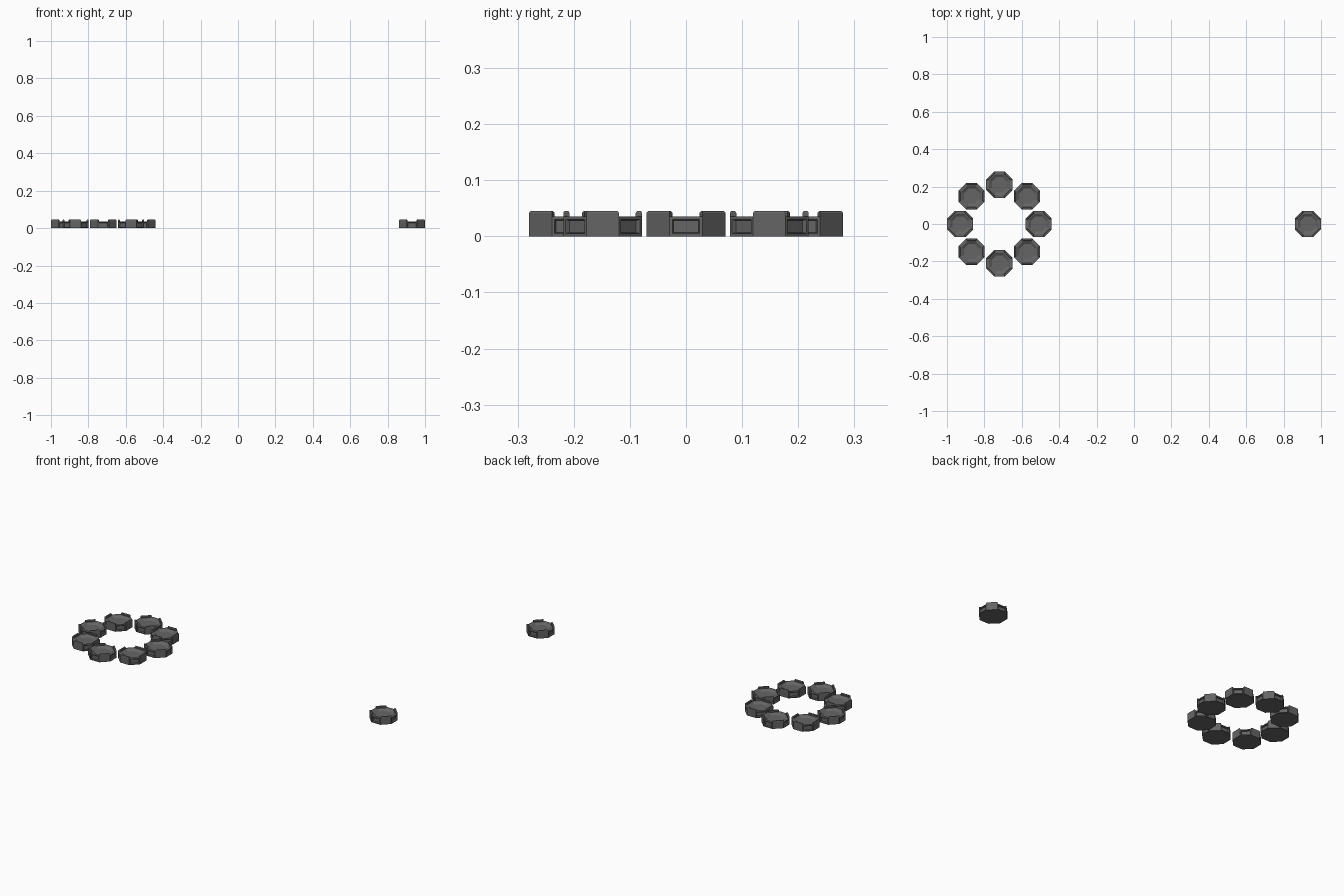
import bpy, bmesh, math
from mathutils import Matrix, Vector

if "Cube" in bpy.data.objects:
    bpy.data.objects.remove(bpy.data.objects["Cube"])

APOTHEM = 0.07      # flat-side radius of each octagonal disc
BODY_H = 0.035      # height of the disc body
TOP_H = 0.045       # height of the four raised rim blocks

dark = bpy.data.materials.new("dark_grey")
dark.diffuse_color = (0.13, 0.13, 0.13, 1)
dark.use_nodes = True
dark.node_tree.nodes["Principled BSDF"].inputs["Base Color"].default_value = dark.diffuse_color


def inset(bm, faces, thickness, offset=0.0):
    """Inset faces, push the inner faces along their normals, return the border."""
    bm.normal_update()
    border = bmesh.ops.inset_individual(bm, faces=faces, thickness=thickness)["faces"]
    for f in faces:
        bmesh.ops.translate(bm, verts=f.verts[:], vec=f.normal * offset)
    return border


def disc_mesh():
    bm = bmesh.new()
    # octagonal body, flat sides on the axes
    r = APOTHEM / math.cos(math.pi / 8)
    bmesh.ops.create_cone(
        bm, cap_ends=True, segments=8, radius1=r, radius2=r, depth=BODY_H,
        matrix=Matrix.Translation((0, 0, BODY_H / 2)) @ Matrix.Rotation(math.pi / 8, 4, 'Z'))
    bm.normal_update()
    top = next(f for f in bm.faces if f.normal.z > 0.9)
    sides = [f for f in bm.faces if max(abs(f.normal.x), abs(f.normal.y)) > 0.99]

    # recessed panels on the four axis-facing sides
    inset(bm, sides, 0.007)
    inset(bm, sides, 0.003, -0.008)

    # shallow bowl in the top
    rim = inset(bm, [top], 0.012)
    inset(bm, [top], 0.005)
    inset(bm, [top], 0.015, -0.009)

    # raised chamfered blocks on the diagonal rim segments
    diagonal = []
    for f in rim:
        c = f.calc_center_median()
        if min(abs(c.x), abs(c.y)) > 0.02:
            diagonal.append(f)
    blocks = bmesh.ops.extrude_discrete_faces(bm, faces=diagonal)["faces"]
    for f in blocks:
        bmesh.ops.translate(bm, verts=f.verts[:], vec=Vector((0, 0, TOP_H - BODY_H - 0.003)))
    inset(bm, blocks, 0.003, 0.003)

    mesh = bpy.data.meshes.new("octagonal_disc")
    bm.to_mesh(mesh)
    bm.free()
    mesh.materials.append(dark)
    return mesh


def place(name, mesh, x, y, angle=0.0):
    ob = bpy.data.objects.new(name, mesh)
    ob.location = (x, y, 0)
    ob.rotation_euler.z = angle
    bpy.context.collection.objects.link(ob)


disc = disc_mesh()
# ring of eight discs, each turned to face the ring centre
for i in range(8):
    a = i * math.pi / 4
    place(f"ring_disc_{i + 1}", disc, -0.72 + 0.21 * math.cos(a), 0.21 * math.sin(a), a)
# lone disc on the far side
place("single_disc", disc, 0.93, 0)
